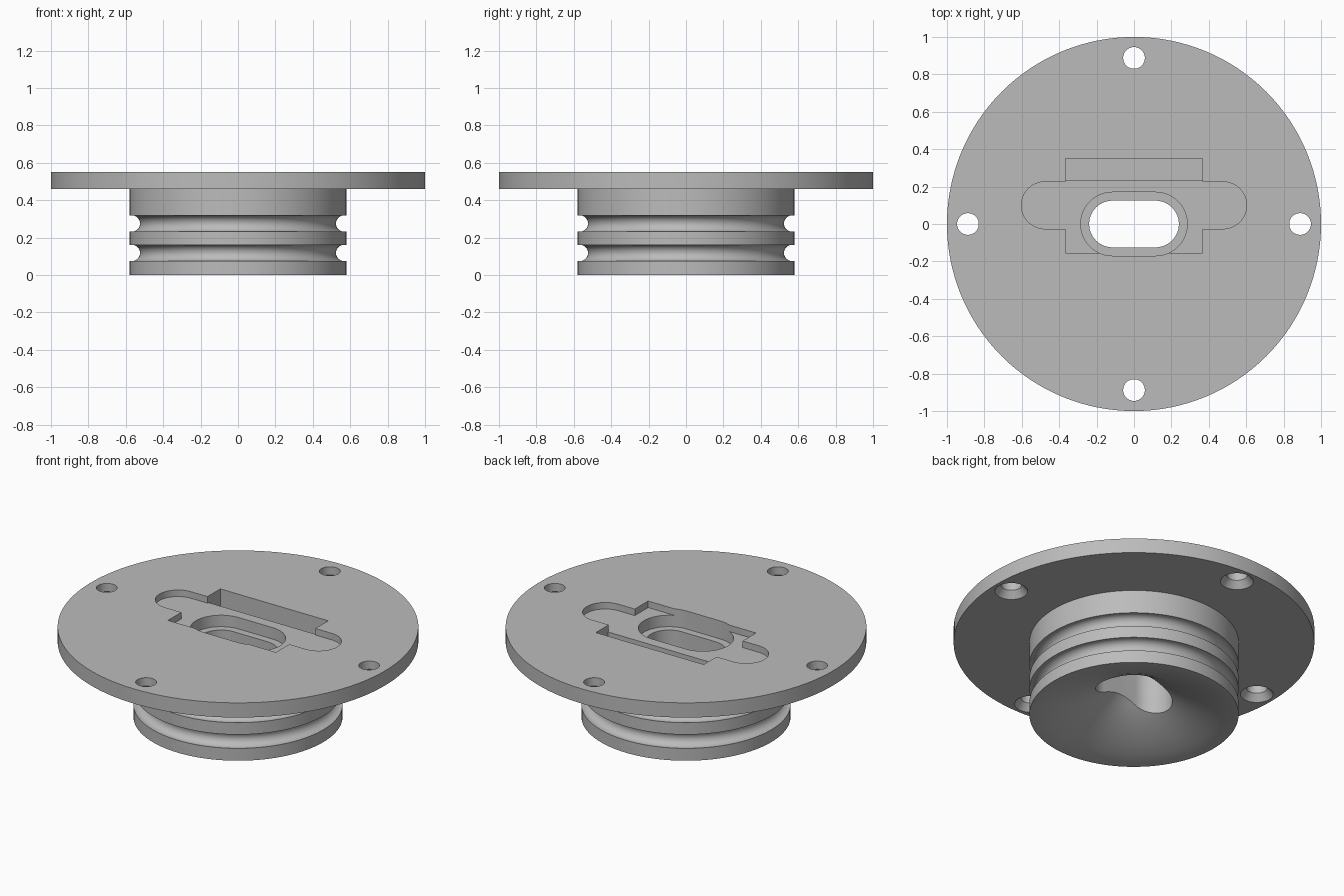
import bpy, bmesh, math
from mathutils import Vector

cube = bpy.data.objects.get("Cube")
if cube:
    bpy.data.objects.remove(cube, do_unlink=True)

SEGMENTS = 128
TOP = 0.55

grey = bpy.data.materials.new("plain grey")
grey.use_nodes = True
colour = (0.5, 0.5, 0.5, 1)
grey.diffuse_color = colour
grey.node_tree.nodes["Principled BSDF"].inputs["Base Color"].default_value = colour


def make_object(name, bm):
    bmesh.ops.recalc_face_normals(bm, faces=bm.faces)
    mesh = bpy.data.meshes.new(name)
    bm.to_mesh(mesh)
    bm.free()
    mesh.materials.append(grey)
    obj = bpy.data.objects.new(name, mesh)
    bpy.context.collection.objects.link(obj)
    return obj


def lathe(name, profile, centre=(0, 0), steps=SEGMENTS):
    """Revolve (radius, z) points that start and end on the axis."""
    bm = bmesh.new()
    verts = [bm.verts.new((r, 0, z)) for r, z in profile]
    edges = [bm.edges.new(pair) for pair in zip(verts, verts[1:])]
    bmesh.ops.spin(bm, geom=verts + edges, cent=(0, 0, 0), axis=(0, 0, 1),
                   angle=math.tau, steps=steps)
    bmesh.ops.remove_doubles(bm, verts=bm.verts, dist=1e-5)
    bmesh.ops.translate(bm, verts=bm.verts, vec=(*centre, 0))
    return make_object(name, bm)


def prism(name, outline, low, high):
    bm = bmesh.new()
    face = bm.faces.new([bm.verts.new((x, y, low)) for x, y in outline])
    made = bmesh.ops.extrude_face_region(bm, geom=[face])["geom"]
    moved = [v for v in made if isinstance(v, bmesh.types.BMVert)]
    bmesh.ops.translate(bm, verts=moved, vec=(0, 0, high - low))
    return make_object(name, bm)


def rectangle(half_x, y0, y1):
    return [(-half_x, y0), (half_x, y0), (half_x, y1), (-half_x, y1)]


def stadium(half_x, radius, y=0, steps=24):
    points = []
    for side, start in ((1, -math.pi / 2), (-1, math.pi / 2)):
        for i in range(steps + 1):
            a = start + math.pi * i / steps
            points.append((side * (half_x - radius) + radius * math.cos(a),
                           y + radius * math.sin(a)))
    return points


def groove(z, wall=0.58, radius=0.044, axis=0.568, steps=16):
    """Round O-ring groove, listed from bottom to top."""
    spread = math.pi - math.acos((wall - axis) / radius)
    return [(axis - radius * math.cos(a), z + radius * math.sin(a))
            for a in (spread * (2 * i / steps - 1) for i in range(steps + 1))]


# Flanged plug with two ring grooves and a flared hollow underneath
profile = [(0, 0.27), (0.06, 0.235), (0.125, 0.188), (0.18, 0.15), (0.24, 0.115),
           (0.32, 0.077), (0.4, 0.045), (0.48, 0.019), (0.57, 0), (0.58, 0)]
profile += groove(0.118) + groove(0.275)
profile += [(0.58, 0.46), (1, 0.46), (1, TOP), (0, TOP)]
plug = lathe("flanged_plug", profile)

# Connector pocket, deep rear trench and stepped slot
cutters = [
    prism("pocket_cutter", rectangle(0.365, -0.155, 0.35), 0.51, 0.7),
    prism("wing_cutter", stadium(0.602, 0.126, 0.1), 0.51, 0.71),
    prism("trench_cutter", rectangle(0.365, 0.235, 0.35), 0.3, 0.72),
    prism("slot_ledge_cutter", stadium(0.285, 0.17), 0.44, 0.73),
    prism("slot_cutter", stadium(0.24, 0.125), -0.1, 0.74),
]

# Four screw holes, countersunk from below
for i in range(4):
    a = i * math.pi / 2
    cutters.append(lathe("screw_hole_cutter",
                         [(0, 0.44), (0.108, 0.44), (0.058, 0.5), (0.058, 0.6), (0, 0.6)],
                         (0.888 * math.cos(a), 0.888 * math.sin(a)), 40))

bpy.context.view_layer.objects.active = plug
for cutter in cutters:
    cutter.hide_render = True
    cut = plug.modifiers.new("cut", "BOOLEAN")
    cut.operation = "DIFFERENCE"
    cut.solver = "EXACT"
    cut.object = cutter
    bpy.ops.object.modifier_apply(modifier=cut.name)
    bpy.data.objects.remove(cutter, do_unlink=True)

bpy.ops.object.select_all(action="DESELECT")
plug.select_set(True)
bpy.ops.object.shade_smooth_by_angle(angle=math.radians(30))
